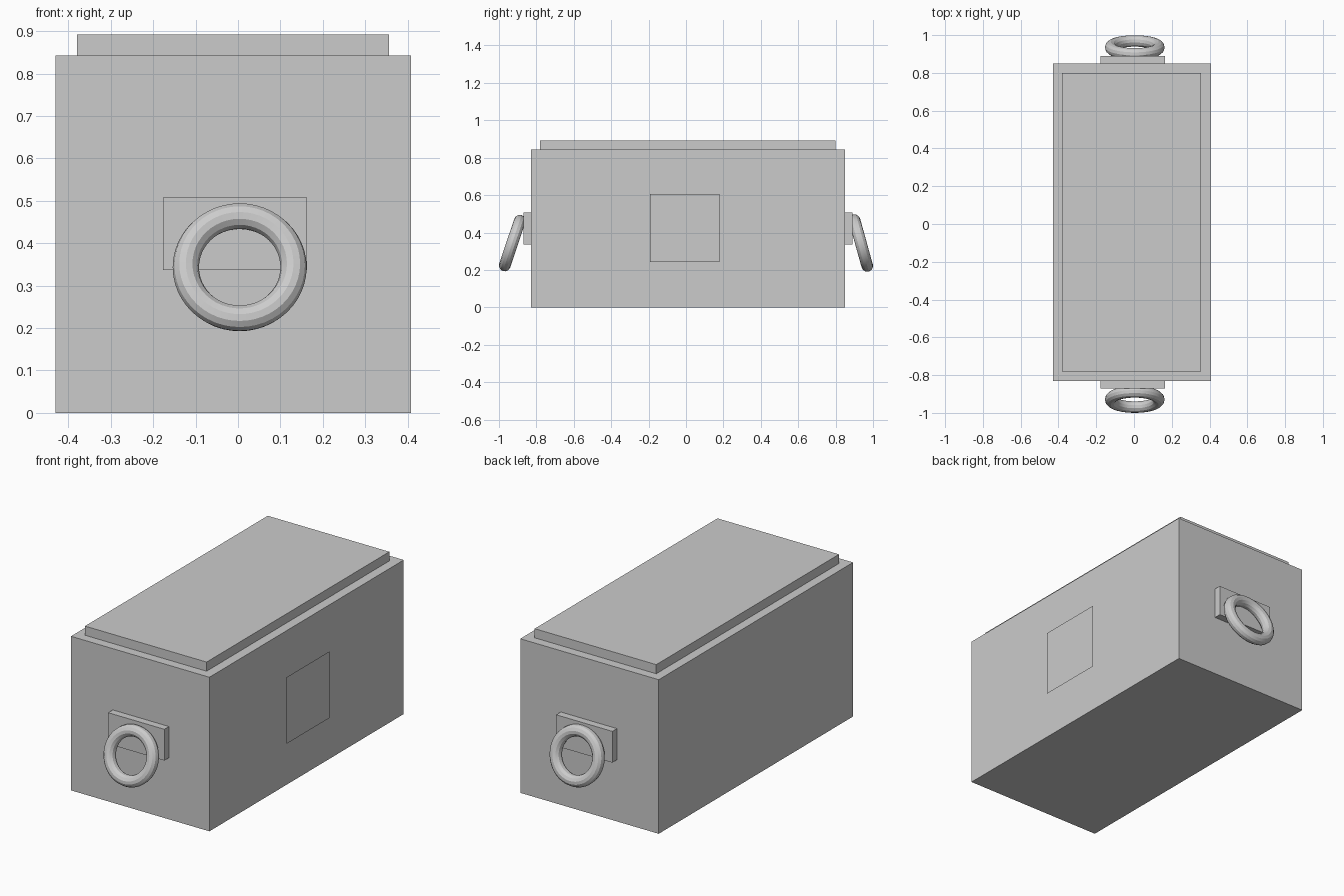
import bpy
import math

if "Cube" in bpy.data.objects:
    bpy.data.objects.remove(bpy.data.objects["Cube"])

grey = bpy.data.materials.new("plain grey")
grey.diffuse_color = (0.6, 0.6, 0.6, 1)
grey.use_nodes = True
grey.node_tree.nodes["Principled BSDF"].inputs["Base Color"].default_value = grey.diffuse_color


def finish(name):
    obj = bpy.context.object
    obj.name = name
    obj.data.materials.append(grey)
    return obj


def box(name, x0, x1, y0, y1, z0, z1):
    bpy.ops.mesh.primitive_cube_add(
        size=1, location=((x0 + x1) / 2, (y0 + y1) / 2, (z0 + z1) / 2))
    obj = finish(name)
    obj.scale = (x1 - x0, y1 - y0, z1 - z0)
    return obj


# Main chest and raised lid
box("chest_body", -0.43, 0.408, -0.83, 0.85, 0, 0.843)
box("lid", -0.38, 0.356, -0.78, 0.80, 0.843, 0.893)

# Square panel standing just off the right side
bpy.ops.mesh.primitive_plane_add(size=1, location=(0.429, -0.007, 0.423),
                                 rotation=(0, math.pi / 2, 0))
finish("side_panel").scale = (0.364, 0.37, 1)

# Handle at each end: mounting block and tilted ring
for end, y0, y1, ring_y, tilt in (("front", -0.87, -0.83, -0.929, -18.5),
                                  ("back", 0.85, 0.89, 0.935, 15.5)):
    box(end + "_handle_block", -0.177, 0.163, y0, y1, 0.337, 0.508)
    bpy.ops.mesh.primitive_torus_add(
        major_radius=0.127, minor_radius=0.031,
        major_segments=48, minor_segments=12,
        location=(0.004, ring_y, 0.3435),
        rotation=(math.radians(90 + tilt), 0, 0))
    ring = finish(end + "_handle_ring")
    bpy.ops.object.shade_smooth_by_angle(angle=math.radians(20))
